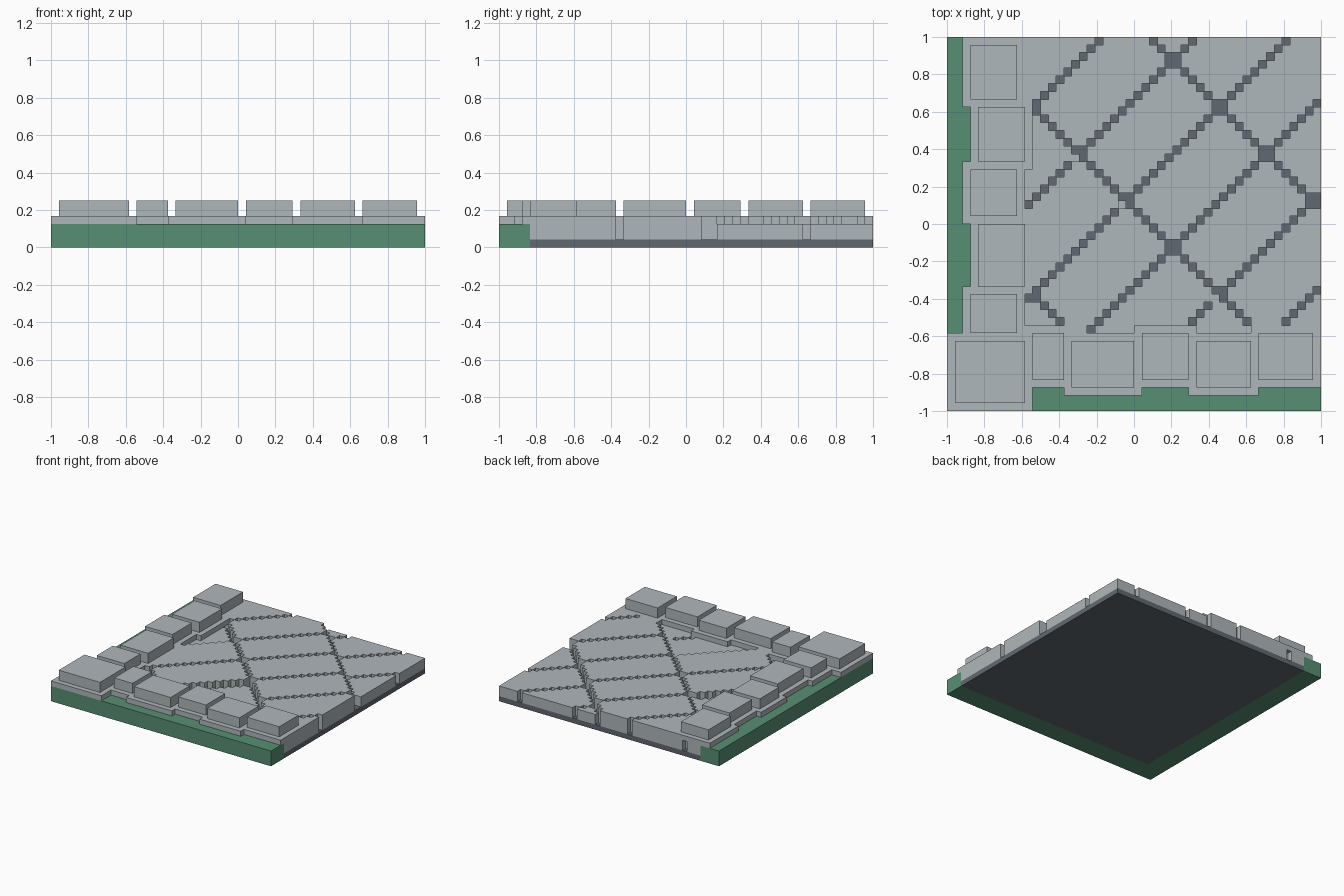
import bpy, bmesh

cube = bpy.data.objects.get("Cube")
if cube:
    bpy.data.objects.remove(cube, do_unlink=True)

N = 48            # grid cells along each side
U = 2.0 / N       # size of one cell


def material(name, rgb):
    m = bpy.data.materials.new(name)
    m.use_nodes = True
    m.diffuse_color = (*rgb, 1)
    bsdf = next(n for n in m.node_tree.nodes if n.type == 'BSDF_PRINCIPLED')
    bsdf.inputs["Base Color"].default_value = (*rgb, 1)
    bsdf.inputs["Roughness"].default_value = 0.9
    return m


stone = material("light_stone", (0.43, 0.475, 0.495))
mortar = material("dark_mortar", (0.12, 0.14, 0.165))
grass = material("grass_green", (0.095, 0.275, 0.168))


def add_object(name, bm, mat):
    mesh = bpy.data.meshes.new(name)
    bm.to_mesh(mesh)
    bm.free()
    mesh.materials.append(mat)
    obj = bpy.data.objects.new(name, mesh)
    bpy.context.collection.objects.link(obj)
    return obj


def stepped_part(name, heights, bottom, mat):
    """Closed solid from {(i, j): top height}, all measured in cells."""
    bm = bmesh.new()

    def quad(*pts):
        bm.faces.new([bm.verts.new((x * U - 1, y * U - 1, z * U)) for x, y, z in pts])

    for (i, j), h in heights.items():
        a, b = i + 1, j + 1
        quad((i, j, h), (a, j, h), (a, b, h), (i, b, h))
        quad((i, b, bottom), (a, b, bottom), (a, j, bottom), (i, j, bottom))
        # walls only where the neighbouring cell is lower
        for di, dj, p, q in ((0, -1, (i, j), (a, j)), (1, 0, (a, j), (a, b)),
                             (0, 1, (a, b), (i, b)), (-1, 0, (i, b), (i, j))):
            low = heights.get((i + di, j + dj), bottom)
            if low < h:
                quad((*p, low), (*q, low), (*q, h), (*p, h))
    bmesh.ops.remove_doubles(bm, verts=bm.verts, dist=U * 0.01)
    bmesh.ops.dissolve_limit(bm, angle_limit=0.01, verts=bm.verts, edges=bm.edges)
    return add_object(name, bm, mat)


def box(name, x0, x1, y0, y1, z0, z1, mat):
    bm = bmesh.new()
    bmesh.ops.create_cube(bm, size=1)
    for v in bm.verts:
        v.co = ((x0 if v.co.x < 0 else x1) * U - 1,
                (y0 if v.co.y < 0 else y1) * U - 1,
                (z0 if v.co.z < 0 else z1) * U)
    return add_object(name, bm, mat)


# Grass border along the left and front edges
border = {(i, j): 3 for i in range(N) for j in range(N) if i < 4 or j < 4}
stepped_part("grass_border", border, 0, grass)

# Mortar bed, visible in the joints between paving stones
box("mortar_bed", 4, N, 4, N, 0, 1, mortar)

# Curb stones: x0, x1, y0, y1 in cells
curbs = {
    "corner": [(1, 10, 1, 9)],
    "side": [(3, 9, 40, 47), (4, 10, 32, 39), (3, 9, 25, 31), (4, 10, 16, 24), (3, 9, 10, 15)],
    "front": [(11, 15, 4, 10), (16, 24, 3, 9), (25, 31, 4, 10), (32, 39, 3, 9), (40, 47, 4, 10)],
}
ledge = {}
for row, stones in curbs.items():
    for n, (x0, x1, y0, y1) in enumerate(stones, 1):
        box(f"{row}_curb_stone_{n}", x0, x1, y0, y1, 4, 6, stone)
        # the ledge sticks out one cell around each stone
        for i in range(max(0, x0 - 1), min(N, x1 + 1)):
            for j in range(max(0, y0 - 1), min(N, y1 + 1)):
                ledge[i, j] = 4
stepped_part("curb_ledge", ledge, 3, stone)

# Diagonal paving: short joints every 12 cells, long joints every 24 cells
plugs = {(16, 32), (22, 26), (34, 14)}
paving = {}
for i in range(4, N):
    for j in range(4, N):
        d, s = j - i, i + j
        joint = (d - 4) % 12 == 0 or (s - 1) % 24 == 0
        if joint and (i, j) not in plugs:
            continue
        # raised stones in the middle strip, plus two beside it
        raised = 49 < s < 73 or (25 < s < 49 and -8 < d < 16)
        if (i, j) in ledge or (i, j) in plugs:
            raised = False
        paving[i, j] = 4 if raised else 3
stepped_part("diagonal_paving", paving, 1, stone)
